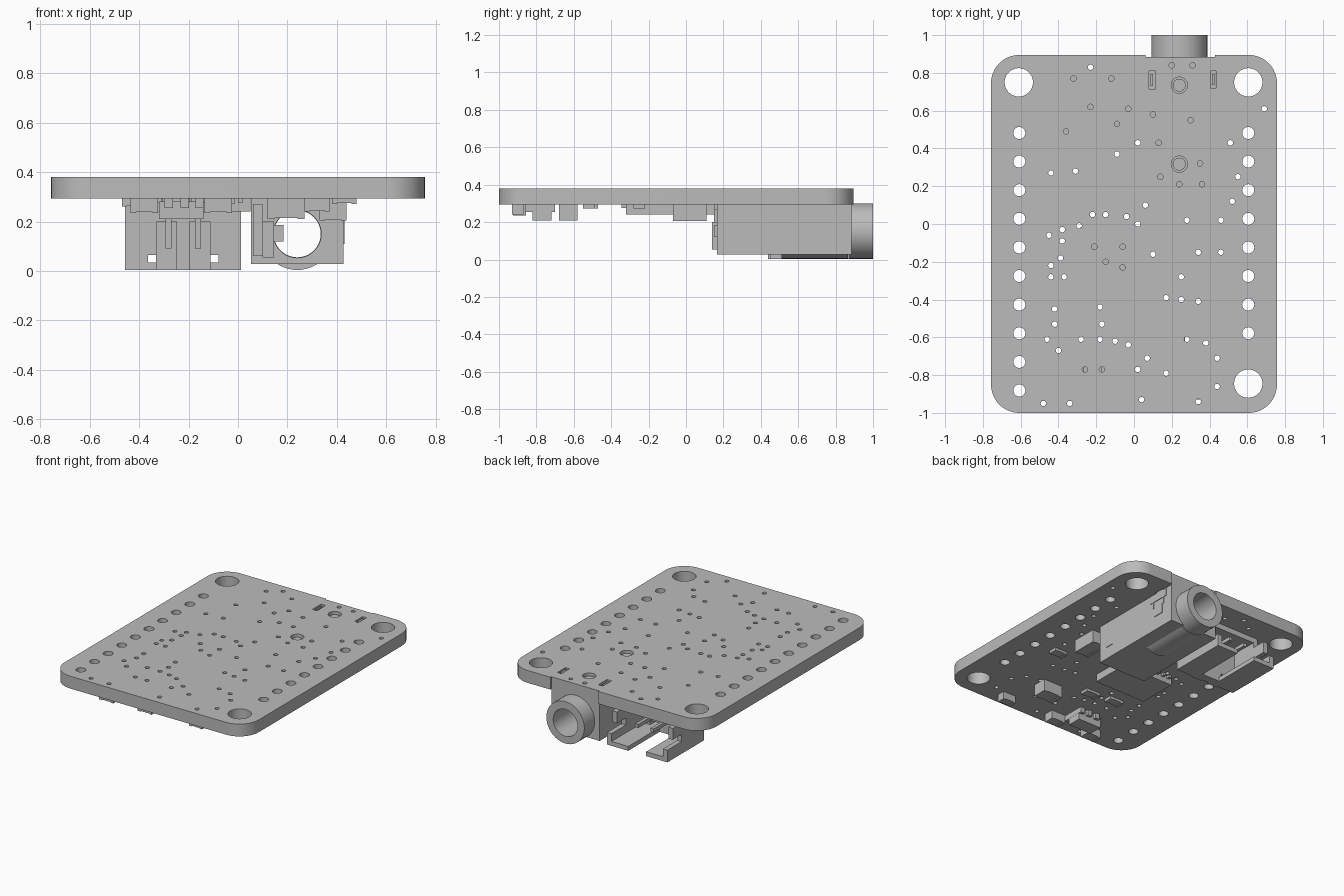
import bpy, bmesh
from math import cos, sin, pi
from mathutils import Matrix, Vector

old = bpy.data.objects.get("Cube")
if old:
    bpy.data.objects.remove(old, do_unlink=True)

grey = bpy.data.materials.new("plain grey")
grey.use_nodes = True
grey.diffuse_color = (0.5, 0.5, 0.5, 1)
grey.node_tree.nodes["Principled BSDF"].inputs["Base Color"].default_value = (0.5, 0.5, 0.5, 1)


def add_object(name, mesh, smooth=False):
    mesh.materials.clear()
    mesh.materials.append(grey)
    ob = bpy.data.objects.new(name, mesh)
    bpy.context.collection.objects.link(ob)
    if smooth:
        bpy.ops.object.select_all(action="DESELECT")
        ob.select_set(True)
        bpy.context.view_layer.objects.active = ob
        bpy.ops.object.shade_smooth_by_angle()
    return ob


def boxes(name, *spans):
    """One object made of boxes, each given as (x0, x1, y0, y1, z0, z1)."""
    bm = bmesh.new()
    for x0, x1, y0, y1, z0, z1 in spans:
        centre = Vector((x0 + x1, y0 + y1, z0 + z1)) / 2
        scale = Matrix.Diagonal((x1 - x0, y1 - y0, z1 - z0, 1))
        bmesh.ops.create_cube(bm, size=1, matrix=Matrix.Translation(centre) @ scale)
    mesh = bpy.data.meshes.new(name)
    bm.to_mesh(mesh)
    bm.free()
    return add_object(name, mesh)


def circle(x, y, r, n):
    return [(x + r * cos(2 * pi * i / n), y + r * sin(2 * pi * i / n)) for i in range(n)]


def rect(x0, x1, y0, y1):
    return [(x0, y0), (x1, y0), (x1, y1), (x0, y1)]


def plate(name, loops, depth, matrix):
    """Fill an outline with holes, and thicken it around its own plane."""
    curve = bpy.data.curves.new(name, "CURVE")
    curve.dimensions = "2D"
    curve.fill_mode = "BOTH"
    curve.extrude = depth / 2
    for loop in loops:
        spline = curve.splines.new("POLY")
        spline.points.add(len(loop) - 1)
        for point, (x, y) in zip(spline.points, loop):
            point.co = (x, y, 0, 1)
        spline.use_cyclic_u = True
    temp = bpy.data.objects.new(name + " outline", curve)
    mesh = bpy.data.meshes.new_from_object(temp)
    bpy.data.objects.remove(temp)
    bm = bmesh.new()
    bm.from_mesh(mesh)
    bmesh.ops.remove_doubles(bm, verts=bm.verts, dist=0.0001)
    bmesh.ops.recalc_face_normals(bm, faces=bm.faces)
    bm.to_mesh(mesh)
    bm.free()
    mesh.transform(matrix)
    mesh.name = name
    return add_object(name, mesh, True)


def along_y(y0, y1):
    """Stand a plate drawn in x and z so that it spans y0 to y1."""
    return Matrix.Translation((0, (y0 + y1) / 2, 0)) @ Matrix.Rotation(pi / 2, 4, "X")


# Board outline: rounded corners and a shallow notch over the socket
outline = []
for cx, cy, start in ((0.607, 0.745, 0), (-0.607, 0.745, 1), (-0.607, -0.85, 2), (0.607, -0.85, 3)):
    for i in range(13):
        a = (start + i / 12) * pi / 2
        outline.append((cx + 0.15 * cos(a), cy + 0.15 * sin(a)))
    if start == 0:
        outline += [(0.43, 0.895), (0.43, 0.885), (0.06, 0.885), (0.06, 0.895)]

# Mounting holes, header holes, peg holes and contact slots
holes = [circle(x, y, 0.075, 40) for x, y in ((-0.61, 0.75), (0.605, 0.75), (0.605, -0.845))]
for x, count in ((-0.607, 10), (0.605, 8)):
    holes += [circle(x, 0.482 - 0.1515 * i, 0.032, 24) for i in range(count)]
PEGS = ((0.24, 0.735), (0.24, 0.317))
holes += [circle(x, y, 0.043, 24) for x, y in PEGS]
holes += [rect(0.08, 0.115, 0.715, 0.81), rect(0.405, 0.435, 0.72, 0.81)]

# Small plated holes, in hundredths
VIAS = [
    (-23, 83), (-32, 77), (-12, 77), (20, 84), (31, 84), (-23, 62), (-3, 61), (10, 58),
    (-9, 53), (30, 55), (-36, 49), (69, 61), (2, 43), (13, 43), (-9, 37), (51, 43),
    (-44, 27), (-31, 28), (35, 32), (55, 25), (14, 25), (24, 21), (36, 21), (52, 12),
    (6, 10), (-22, 5), (-15, 5), (-4, 4), (2, 0), (28, 2), (46, 2), (-29, -1),
    (-38, -3), (-45, -6), (-38, -9), (-21, -12), (-6, -12), (10, -16), (34, -15), (46, -15),
    (-39, -18), (-44, -22), (-15, -20), (-6, -23), (-44, -28), (-37, -28), (25, -28), (17, -39),
    (25, -40), (34, -41), (-42, -45), (-18, -44), (-42, -53), (-17, -53), (-46, -61), (-28, -61),
    (-18, -61), (-10, -62), (-3, -64), (28, -61), (38, -63), (-40, -67), (7, -71), (44, -71),
    (-26, -77), (-17, -77), (2, -77), (17, -79), (44, -86), (4, -93), (34, -94), (-48, -95),
    (-34, -95)]
holes += [circle(x / 100, y / 100, 0.0145, 14) for x, y in VIAS]
BASE = 0.293
plate("board", [outline] + holes, 0.087, Matrix.Translation((0, 0, 0.3365)))

# Audio socket: hollow body, barrel, locating pegs
plate("socket_body", [rect(0.053, 0.427, 0.028, BASE), circle(0.24, 0.15, 0.097, 40)],
      0.72, along_y(0.165, 0.885))
plate("socket_barrel", [circle(0.24, 0.152, 0.148, 48), circle(0.24, 0.15, 0.095, 40)],
      0.13, along_y(0.87, 1.0))
belly = [(0.24 + 0.148 * cos(a), 0.152 + 0.148 * sin(a))
         for a in [pi * (1.25 + i / 32) for i in range(17)]]
plate("socket_belly", [belly], 0.355, along_y(0.51, 0.865))
for i, (x, y) in enumerate(PEGS):
    plate(f"socket_peg_{i + 1}", [circle(x, y, 0.034, 24)], 0.075, Matrix.Translation((0, 0, 0.325)))

# Socket contacts and side clips
boxes("socket_contacts",
      (0.088, 0.1, 0.73, 0.795, 0.24, 0.375), (0.413, 0.427, 0.735, 0.795, 0.24, 0.375),
      (0.06, 0.1, 0.15, 0.17, 0.06, 0.27), (0.1, 0.145, 0.14, 0.17, 0.055, 0.2),
      (0.145, 0.185, 0.15, 0.6, 0.12, 0.185))
boxes("socket_side_clips",
      (0.425, 0.431, 0.235, 0.295, 0.11, 0.22), (0.425, 0.431, 0.675, 0.835, 0.235, 0.29),
      (0.425, 0.431, 0.715, 0.795, 0.125, 0.19), (0.425, 0.431, 0.7, 0.71, 0.19, 0.24),
      (0.425, 0.431, 0.8, 0.81, 0.19, 0.24))

# Battery connector: open towards the back, with split floor and two pins
MID = -0.222
plate("connector_back_wall",
      [rect(-0.457, 0.013, 0.004, BASE), rect(-0.365, -0.305, 0.035, 0.065),
       rect(-0.138, -0.078, 0.035, 0.065)], 0.06, along_y(0.45, 0.51))
boxes("connector_roof", (-0.457, 0.013, 0.51, 0.70, 0.255, BASE))
for side, name in ((-1, "right"), (1, "left")):
    def span(a, b):
        return sorted((MID + side * a, MID + side * b))
    boxes(f"connector_{name}_side",
          (*span(0.2, 0.235), 0.51, 0.70, 0.035, BASE),
          (*span(0.2, 0.235), 0.70, 0.86, 0.004, 0.09),
          (*span(0.2, 0.235), 0.70, 0.80, 0.14, 0.22),
          (*span(0.07, 0.235), 0.51, 0.86, 0.004, 0.035))
    boxes(f"connector_{name}_pin",
          (*span(0.048, 0.072), 0.42, 0.78, 0.14, 0.165),
          (*span(0.048, 0.072), 0.42, 0.445, 0.09, BASE),
          (*span(0.048, 0.072), 0.36, 0.43, 0.275, BASE))
    boxes(f"connector_{name}_rib", (*span(0.025, 0.11), 0.438, 0.452, 0.004, 0.20))

# Main chip and its short leads
boxes("main_chip", (-0.35, 0.05, -0.32, -0.04, 0.24, BASE))
leads = []
for i in range(8):
    x = -0.33 + 0.047 * i
    leads += [(x, x + 0.02, -0.345, -0.32, 0.275, BASE), (x, x + 0.02, -0.04, -0.015, 0.275, BASE)]
boxes("main_chip_leads", *leads)

# Three-legged regulator
boxes("regulator", (-0.32, -0.14, -0.82, -0.72, 0.21, 0.282))
boxes("regulator_legs", *[(MID - 0.011 + d, MID + 0.023 + d, -0.86, -0.70, 0.255, BASE)
                          for d in (-0.065, 0, 0.06)])

# Two-ended parts with end caps: centre, length along x, width along y, bottom
PARTS = (("capacitor", 0.195, -0.63, 0.15, 0.10, 0.21), ("inductor", 0.385, 0.02, 0.11, 0.18, 0.205),
         ("diode", 0.32, -0.90, 0.1, 0.06, 0.24), ("capacitor", -0.38, -0.89, 0.11, 0.07, 0.235),
         ("capacitor", -0.08, -0.89, 0.11, 0.07, 0.235), ("resistor", -0.07, -0.52, 0.11, 0.06, 0.272),
         ("resistor", -0.25, -0.5, 0.11, 0.06, 0.272), ("resistor", 0.43, -0.25, 0.1, 0.06, 0.272),
         ("resistor", -0.42, 0.14, 0.1, 0.06, 0.26), ("capacitor", 0.24, 0.12, 0.1, 0.07, 0.24))
for i, (kind, x, y, long, wide, low) in enumerate(PARTS):
    h, w, cap = long / 2, wide / 2, long * 0.2
    boxes(f"{kind}_{i + 1}", (x - h + cap, x + h - cap, y - w, y + w, low + 0.004, BASE),
          (x - h, x - h + cap, y - w, y + w, low, BASE), (x + h - cap, x + h, y - w, y + w, low, BASE))
